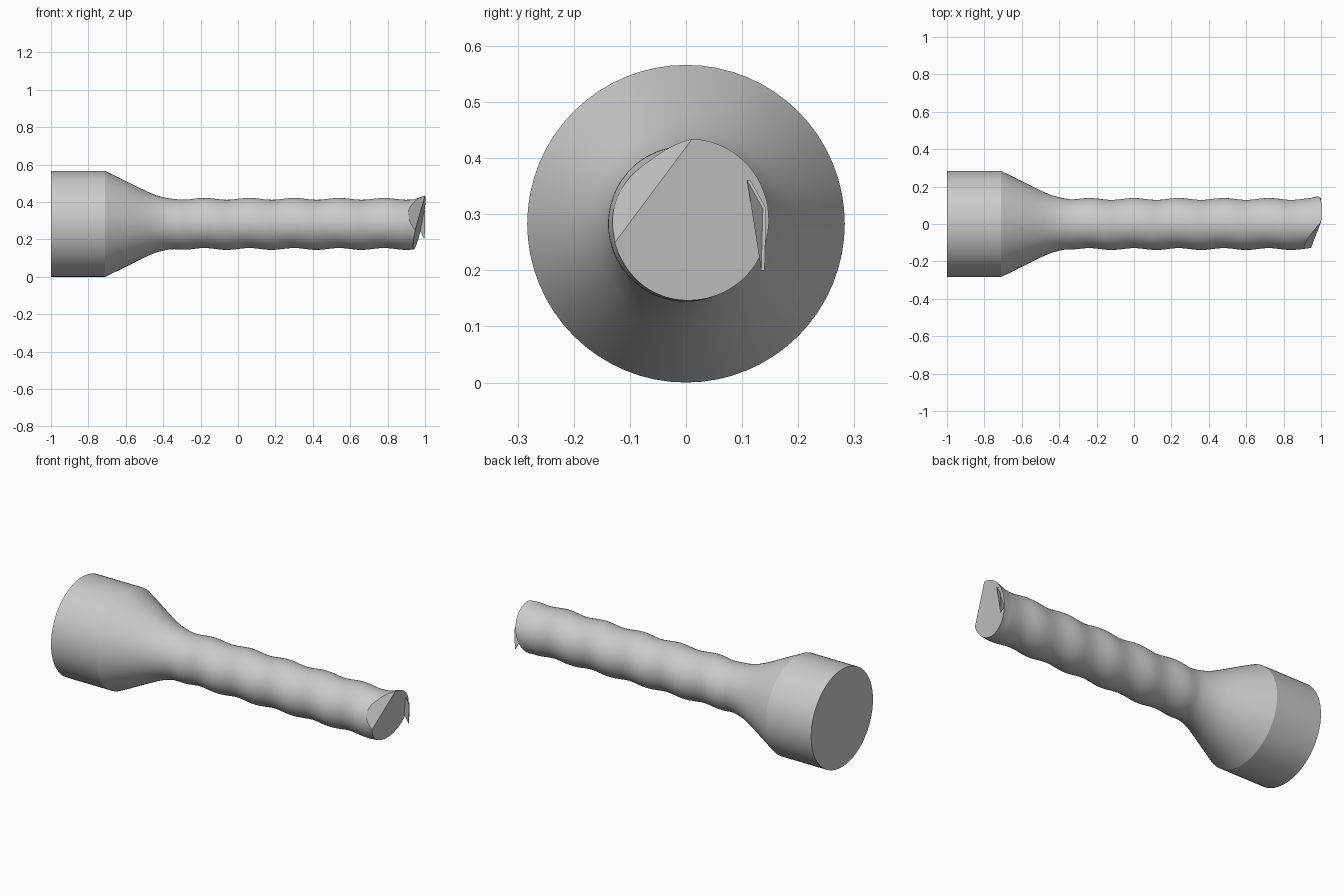
import bpy, bmesh, math
from mathutils import Vector

cube = bpy.data.objects.get("Cube")
if cube:
    bpy.data.objects.remove(cube, do_unlink=True)

AXIS_Z = 0.283
SIDES = 64

grey = bpy.data.materials.new("plain grey")
grey.use_nodes = True
grey.diffuse_color = (0.6, 0.6, 0.6, 1)
bsdf = next(n for n in grey.node_tree.nodes if n.type == 'BSDF_PRINCIPLED')
bsdf.inputs["Base Color"].default_value = (0.6, 0.6, 0.6, 1)


def add_object(name, bm, angle=20):
    mesh = bpy.data.meshes.new(name)
    bm.to_mesh(mesh)
    bm.free()
    obj = bpy.data.objects.new(name, mesh)
    bpy.context.collection.objects.link(obj)
    mesh.materials.append(grey)
    bpy.ops.object.select_all(action='DESELECT')
    obj.select_set(True)
    bpy.context.view_layer.objects.active = obj
    bpy.ops.object.shade_smooth_by_angle(angle=math.radians(angle))
    return obj


def shaft_radius(x, a):
    """Shallow spiral thread, widening a little at the tip."""
    grow = min(1, (x + 0.42) / 0.15)
    flare = 0.013 * max(0, (x - 0.94) / 0.06)
    return 0.134 + 0.005 * grow * math.cos(2 * math.pi * x / 0.24 - a) + flare


# Head, tapering neck and threaded shaft turned around the x axis
profile = [(-1, .283), (-.71, .283), (-.65, .254), (-.58, .219), (-.53, .194),
           (-.48, .170), (-.44, .154), (-.40, .143), (-.37, .137)]
stations = [(x, r) for x, r in profile]
steps = 68
stations += [(-.34 + 1.36 * i / steps, None) for i in range(steps + 1)]

bm = bmesh.new()
rings = []
for x, r in stations:
    ring = []
    for k in range(SIDES):
        a = 2 * math.pi * k / SIDES
        rad = r if r else shaft_radius(x, a)
        ring.append(bm.verts.new((x, rad * math.cos(a), AXIS_Z + rad * math.sin(a))))
    rings.append(ring)
for lower, upper in zip(rings, rings[1:]):
    for k in range(SIDES):
        n = (k + 1) % SIDES
        bm.faces.new((lower[k], lower[n], upper[n], upper[k]))
bm.faces.new(rings[0])
bm.faces.new(rings[-1])

# Broken tip: slanted end facet and a steeper side facet sharing one edge
apex = Vector((1.0, 0.01, 0.433))
side = Vector((0.94, -0.145, 0.225))
bottom = Vector((0.935, -0.04, 0.145))
shoulder = Vector((0.895, -0.11, 0.385))
for third in (bottom, shoulder):
    normal = (side - apex).cross(third - apex).normalized()
    if normal.x < 0:
        normal.negate()
    geom = bm.verts[:] + bm.edges[:] + bm.faces[:]
    cut = bmesh.ops.bisect_plane(bm, geom=geom, plane_co=apex, plane_no=normal,
                                 clear_outer=True)
    edges = [e for e in cut["geom_cut"]
             if isinstance(e, bmesh.types.BMEdge) and e.is_boundary]
    bmesh.ops.holes_fill(bm, edges=edges, sides=0)
bmesh.ops.recalc_face_normals(bm, faces=bm.faces)
add_object("threaded_bolt", bm)

# Thin ragged burr left on the back rim of the tip
bm = bmesh.new()
points = [(.965, .125, .33), (1.0, .115, .36), (1.0, .143, .31),
          (.998, .14, .20), (.965, .138, .26)]
outer = [bm.verts.new(p) for p in points]
inner = [bm.verts.new((x, y - .006, z)) for x, y, z in points]
bm.faces.new(outer)
bm.faces.new(inner[::-1])
for i in range(len(points)):
    j = (i + 1) % len(points)
    bm.faces.new((outer[j], outer[i], inner[i], inner[j]))
bmesh.ops.recalc_face_normals(bm, faces=bm.faces)
add_object("tip_burr", bm)
